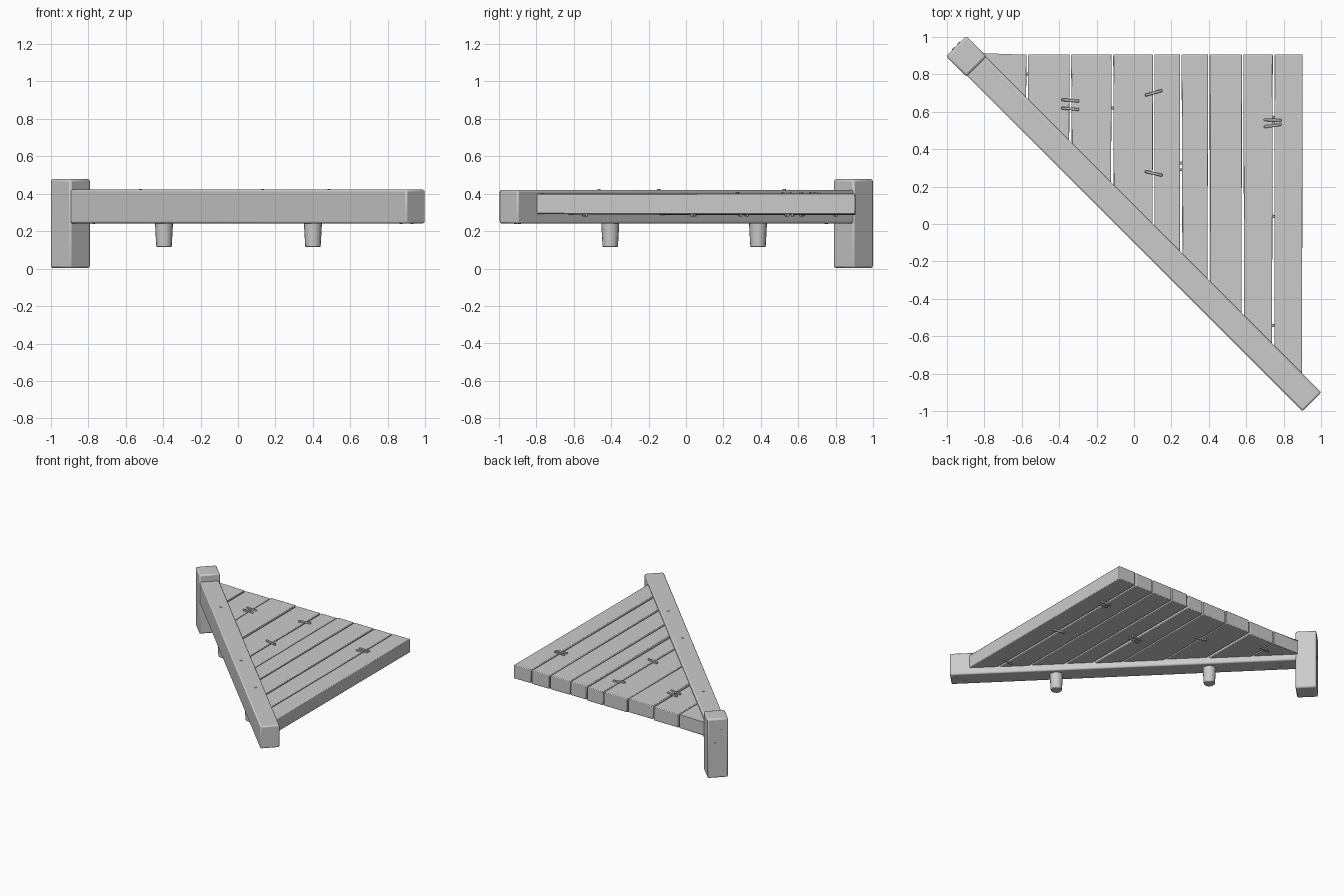
import bpy, bmesh, math, random
from mathutils import Matrix, Vector

if "Cube" in bpy.data.objects:
    bpy.data.objects.remove(bpy.data.objects["Cube"])

random.seed(4)
DIAG = Matrix.Rotation(math.radians(-45), 4, 'Z')   # local x runs along the beam


def finish(bm, name, bevel=0.0, segments=2):
    bmesh.ops.recalc_face_normals(bm, faces=bm.faces)
    me = bpy.data.meshes.new(name)
    bm.to_mesh(me)
    bm.free()
    ob = bpy.data.objects.new(name, me)
    bpy.context.collection.objects.link(ob)
    if bevel:
        mod = ob.modifiers.new("bevel", 'BEVEL')
        mod.width = bevel
        mod.segments = segments
        mod.limit_method = 'ANGLE'
    bpy.ops.object.select_all(action='DESELECT')
    ob.select_set(True)
    bpy.context.view_layer.objects.active = ob
    bpy.ops.object.shade_smooth_by_angle(angle=math.radians(35))
    return ob


def box(name, center, size, rot=Matrix(), bevel=0.0, segments=2):
    bm = bmesh.new()
    m = Matrix.Translation(center) @ rot @ Matrix.Diagonal((*size, 1))
    bmesh.ops.create_cube(bm, size=1, matrix=m)
    return finish(bm, name, bevel, segments)


def plank(name, x0, x1, z0, z1):
    # trapezoid cut off by the diagonal, tucked into the beam
    cut, back = 0.06, 0.905
    outline = [(x0, back), (x0 + random.uniform(0, .005), cut - x0),
               (x1 - random.uniform(0, .005), cut - x1), (x1, back)]
    bm = bmesh.new()
    face = bm.faces.new([bm.verts.new((x, y, z0)) for x, y in outline])
    ext = bmesh.ops.extrude_face_region(bm, geom=[face])
    for v in ext['geom']:
        if isinstance(v, bmesh.types.BMVert):
            v.co.z = z1
    return finish(bm, name, 0.005)


def cone(name, center, r_bottom, r_top, depth, sides, rot=Matrix(), bevel=0.0):
    bm = bmesh.new()
    bmesh.ops.create_cone(bm, cap_ends=True, segments=sides, radius1=r_bottom,
                          radius2=r_top, depth=depth,
                          matrix=Matrix.Translation(center) @ rot)
    return finish(bm, name, bevel)


# corner post
box("corner_post", (-0.895, 0.895, 0.24), (0.154, 0.154, 0.476), DIAG, 0.012)

# diagonal beam, from post face to free end
u0, u1 = -1.20, 1.343
mid = DIAG @ Vector(((u0 + u1) / 2, 0, 0.331))
box("diagonal_beam", mid, (u1 - u0, 0.143, 0.18), DIAG, 0.01)

# planks with narrow gaps and slightly uneven heights
seams = [-0.85, -0.57, -0.34, -0.115, 0.105, 0.25, 0.4, 0.58, 0.745, 0.9]
for i, (a, b) in enumerate(zip(seams, seams[1:])):
    g0 = 0.004 if i else 0
    g1 = 0.004 if i < len(seams) - 2 else 0
    dz = random.uniform(-0.004, 0.004)
    plank(f"plank_{i + 1}", a + g0, b - g1, 0.289 + dz, 0.397 + dz)

# pegs under the beam
for i, (x, y) in enumerate([(-0.395, 0.385), (0.4, -0.405)]):
    cone(f"peg_{i + 1}", (x, y, 0.185), 0.041, 0.049, 0.14, 16, bevel=0.004)

# staples tying the planks together, top then underside: x, y, tilt
top = [(-0.34, 0.66, -5), (-0.34, 0.615, -5), (0.105, 0.70, 16),
       (0.105, 0.27, -13), (0.74, 0.555, -2), (0.74, 0.525, 8)]
under = [(0.75, 0.57, -3), (0.75, 0.54, 7), (0.75, 0.04, -12), (0.75, -0.54, 10),
         (0.25, 0.325, 5), (0.25, 0.29, 5), (-0.115, 0.62, -10), (-0.57, 0.80, 6)]
for side, z, items in (("top", 0.4, top), ("under", 0.286, under)):
    for i, (x, y, tilt) in enumerate(items):
        box(f"staple_{side}_{i + 1}", (x, y, z), (0.095, 0.015, 0.016),
            Matrix.Rotation(math.radians(tilt), 4, 'Z'), 0.003, 1)

# nail heads on the beam and the post
beam_nails = [(-0.52, 0.525, 0.421), (0.13, -0.145, 0.421), (0.485, -0.465, 0.421),
              (-0.77, 0.75, 0.241), (0.87, -0.89, 0.241), (0.93, -0.91, 0.241)]
for i, p in enumerate(beam_nails):
    cone(f"beam_nail_{i + 1}", p, 0.009, 0.009, 0.008, 6)
for i, (v, z) in enumerate([(-0.02, 0.38), (0.02, 0.28)]):
    p = Vector((-0.895, 0.895, z)) + DIAG @ Vector((-0.077, v, 0))
    cone(f"post_nail_{i + 1}", p, 0.009, 0.009, 0.008, 6,
         DIAG @ Matrix.Rotation(math.radians(90), 4, 'Y'))
